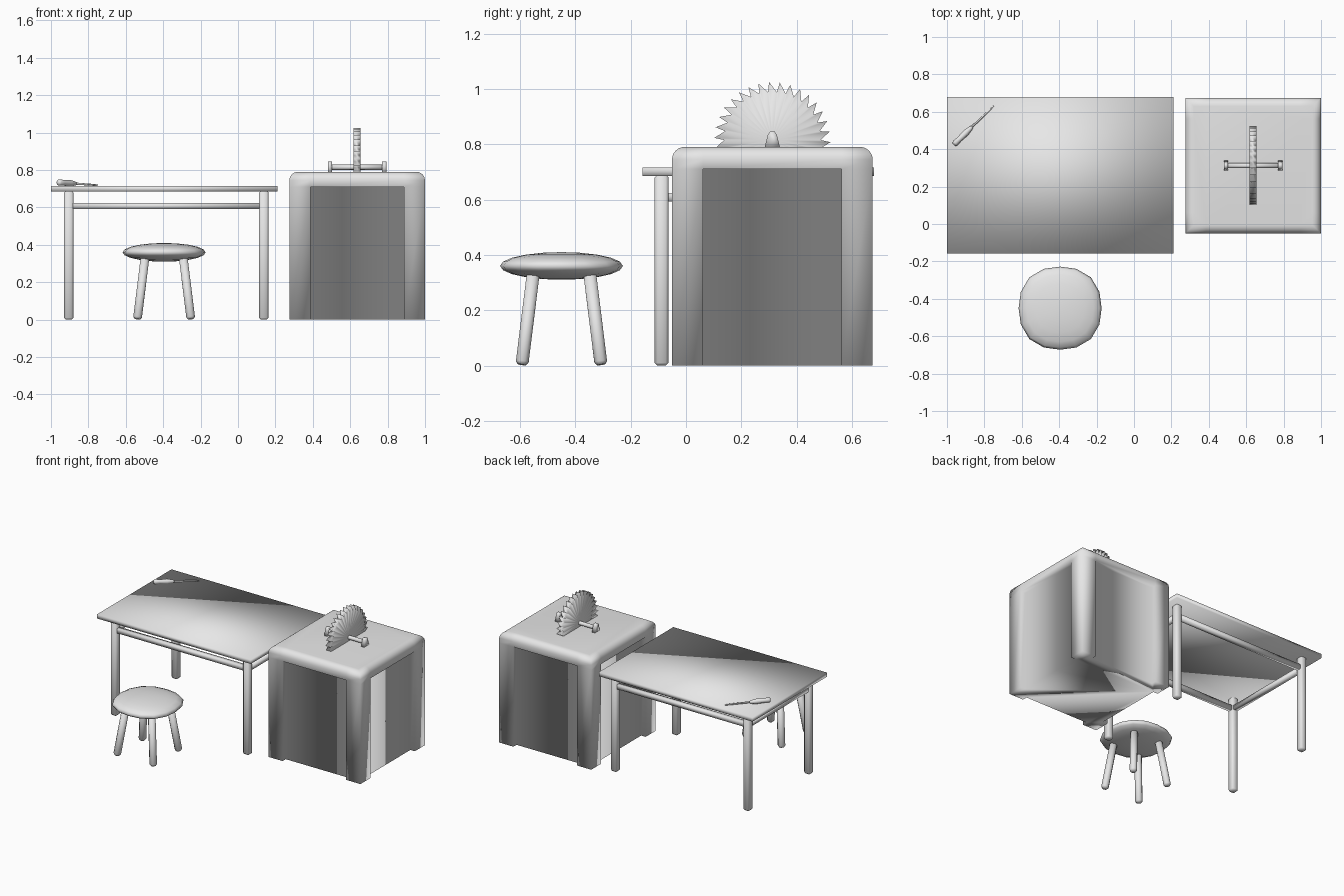
import bpy
import bmesh
from math import sin, cos, pi, radians, atan2
from mathutils import Vector

if "Cube" in bpy.data.objects:
    bpy.data.objects.remove(bpy.data.objects["Cube"], do_unlink=True)

grey = bpy.data.materials.new("light_grey")
grey.use_nodes = True
grey.diffuse_color = (0.8, 0.8, 0.8, 1)
grey.node_tree.nodes["Principled BSDF"].inputs["Base Color"].default_value = (0.8, 0.8, 0.8, 1)


def finish(name, bm):
    """Turn a bmesh into an object that is smooth all over."""
    bmesh.ops.recalc_face_normals(bm, faces=bm.faces[:])
    mesh = bpy.data.meshes.new(name)
    bm.to_mesh(mesh)
    bm.free()
    mesh.materials.append(grey)
    obj = bpy.data.objects.new(name, mesh)
    bpy.context.collection.objects.link(obj)
    bpy.ops.object.select_all(action="DESELECT")
    obj.select_set(True)
    bpy.context.view_layer.objects.active = obj
    bpy.ops.object.shade_smooth_by_angle(angle=radians(180))


def skin(bm, loops):
    """Join loops of vertices with quads."""
    n = len(loops[0])
    for a, b in zip(loops, loops[1:]):
        for i in range(n):
            j = (i + 1) % n
            bm.faces.new((a[i], a[j], b[j], b[i]))


def loft(bm, rings):
    """Skin a list of rings, cap both ends and return the caps."""
    loops = [[bm.verts.new(p) for p in ring] for ring in rings]
    skin(bm, loops)
    return [bm.faces.new(loops[0][::-1]), bm.faces.new(loops[-1])]


def turned(name, start, end, profile, sides=8):
    """Revolve (distance, radius) pairs along the line from start to end."""
    start, end = Vector(start), Vector(end)
    axis = (end - start).normalized()
    side = axis.orthogonal().normalized()
    other = axis.cross(side)
    bm = bmesh.new()
    turns = [2 * pi * (i + 0.5) / sides for i in range(sides)]
    loft(bm, [[start + axis * d + (side * cos(t) + other * sin(t)) * r for t in turns]
              for d, r in profile])
    finish(name, bm)


def box(name, x, y, z, bevel=0):
    bm = bmesh.new()
    loft(bm, [[(x[0], y[0], h), (x[1], y[0], h), (x[1], y[1], h), (x[0], y[1], h)] for h in z])
    if bevel:
        bmesh.ops.bevel(bm, geom=bm.edges[:], offset=bevel, segments=1, affect="EDGES")
    finish(name, bm)


# Table: slab, four bevelled legs, four rails
box("table_top", (-1.0, 0.21), (-0.157, 0.68), (0.685, 0.715))
columns = ((-0.905, "right"), (0.138, "left"))
rows = ((-0.088, "front"), (0.596, "back"))
leg_half, rail_half, rail_z = 0.025, 0.016, (0.592, 0.624)
for x, xn in columns:
    for y, yn in rows:
        box(f"table_leg_{yn}_{xn}", (x - leg_half, x + leg_half),
            (y - leg_half, y + leg_half), (0, 0.69), 0.01)
    box(f"table_rail_{xn}", (x - rail_half, x + rail_half), (rows[0][0], rows[1][0]), rail_z)
for y, yn in rows:
    box(f"table_rail_{yn}", (columns[0][0], columns[1][0]), (y - rail_half, y + rail_half), rail_z)

# Stool: flattened, slightly squarish seat on four splayed legs
sx, sy = -0.395, -0.45
bm = bmesh.new()
bmesh.ops.create_uvsphere(bm, u_segments=16, v_segments=10, radius=1)
for v in bm.verts:
    r = 0.222 * (1 + 0.05 * sin(2 * atan2(v.co.y, v.co.x)) ** 2)
    v.co = (sx + v.co.x * r, sy + v.co.y * r, 0.36 + v.co.z * 0.05)
finish("stool_seat", bm)
for i, xn in ((-1, "right"), (1, "left")):
    for j, yn in ((-1, "front"), (1, "back")):
        turned(f"stool_leg_{yn}_{xn}", (sx + 0.143 * i, sy + 0.143 * j, 0.003),
               (sx + 0.1 * i, sy + 0.1 * j, 0.35), [(0, 0.016), (0.012, 0.025), (0.35, 0.025)])

# Saw cabinet: corner posts, shallow recessed panels and a rounded top, in one skin
cx, cy, half, inner = 0.637, 0.312, 0.3625, 0.25
deep = half - 0.035
lip, top, r = 0.71, 0.79, 0.045


def around(corner, z):
    """Repeat the points of one corner around all four corners."""
    turns = [(round(cos(k * pi / 2)), round(sin(k * pi / 2))) for k in range(4)]
    return [(cx + x * c - y * s, cy + x * s + y * c, z) for c, s in turns for x, y in corner]


post = [(inner, -deep), (inner, -half), (half, -half), (half, -inner), (deep, -inner)]
bm = bmesh.new()
foot, head = [[bm.verts.new(p) for p in around(post, z)] for z in (0, lip)]
skin(bm, [foot, head])
bm.faces.new(foot)
for k in range(4):
    a = 5 * k + 3
    bm.faces.new([head[(a + i) % 20] for i in range(4)])
loops = [[v for i, v in enumerate(head) if i % 5 in (1, 2, 3)]]
for i in range(7):
    t = i * pi / 12
    h = half - r * (1 - cos(t))
    ring = around([(inner, -h), (h, -h), (h, -inner)], top - r * (1 - sin(t)))
    loops.append([bm.verts.new(p) for p in ring])
skin(bm, loops)
bm.faces.new(loops[-1])
finish("saw_cabinet", bm)

# Saw blade with raked teeth, half sunk in the cabinet
axle_z, teeth = 0.815, 34
outline = []
for k in range(teeth):
    for shift, rad in ((0, 0.174), (0.8, 0.21)):
        t = 2 * pi * (k + shift) / teeth
        outline.append((cy + rad * cos(t), axle_z + rad * sin(t)))
bm = bmesh.new()
caps = loft(bm, [[(x, y, z) for y, z in outline] for x in (cx - 0.019, cx + 0.019)])
bmesh.ops.poke(bm, faces=caps)
finish("saw_blade", bm)

# Axle and its two tapered brackets
turned("saw_axle", (cx - 0.15, cy, axle_z), (cx + 0.15, cy, axle_z),
       [(0, 0.014), (0.3, 0.014)], 10)
tab = [(-0.028, 0.787), (0.028, 0.787), (0.016, 0.835), (0.009, 0.845),
       (-0.009, 0.845), (-0.016, 0.835)]
for s, name in ((-1, "right"), (1, "left")):
    bm = bmesh.new()
    loft(bm, [[(cx + s * d, cy + y, z) for y, z in tab] for d in (0.134, 0.157)])
    finish(f"axle_bracket_{name}", bm)

# Hand tool lying on the table
butt, tip = Vector((-0.963, 0.425, 0.734)), Vector((-0.75, 0.632, 0.719))
neck = butt.lerp(tip, 0.46)
turned("tool_handle", butt, neck,
       [(0, 0.011), (0.01, 0.018), (0.04, 0.015), (0.09, 0.018), (0.125, 0.012), (0.137, 0.007)])
turned("tool_shaft", neck, tip, [(0, 0.006), (0.13, 0.005), (0.16, 0.003)])
